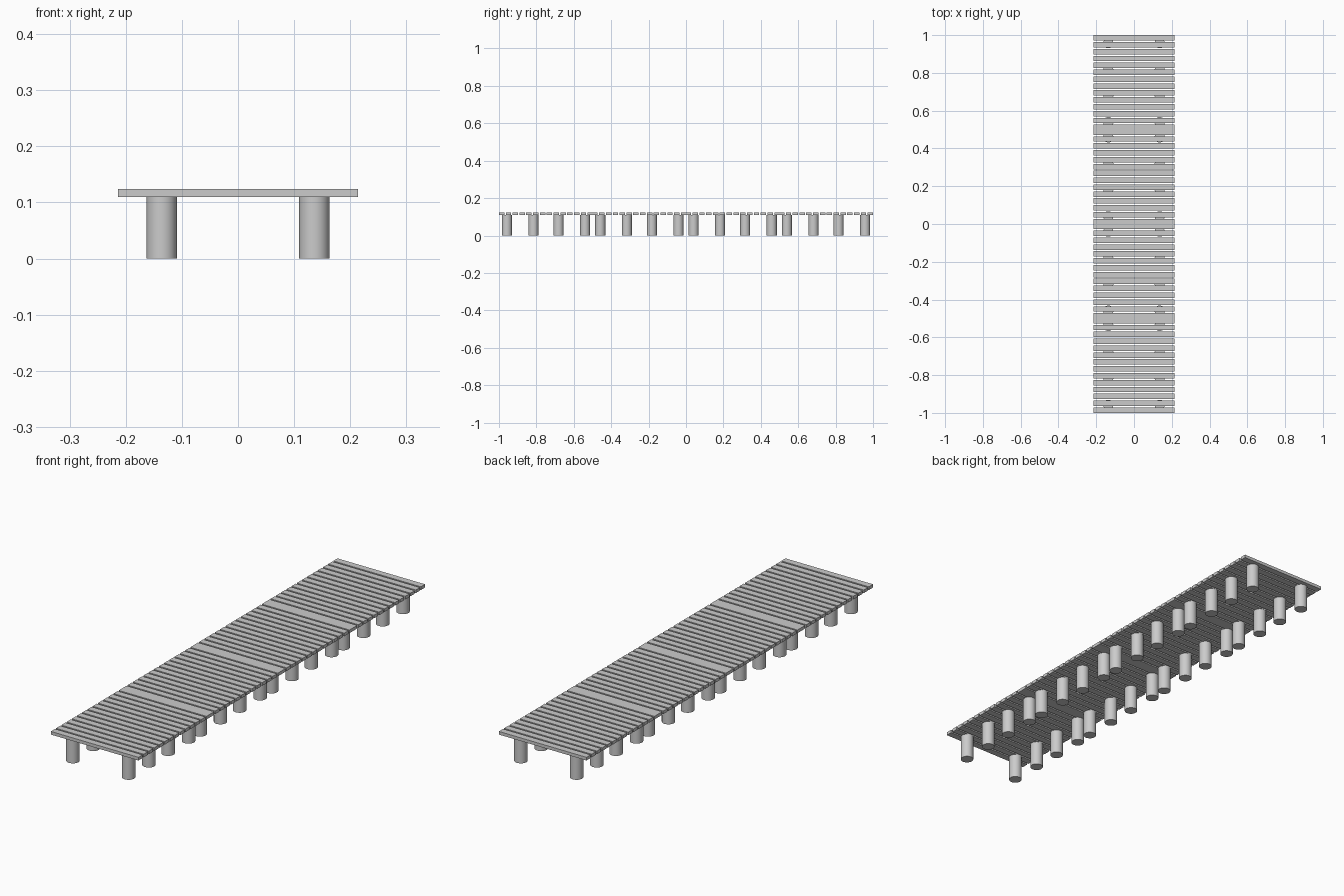
import bpy

if "Cube" in bpy.data.objects:
    bpy.data.objects.remove(bpy.data.objects["Cube"])

# Jetty made of four identical sections
SECTIONS, SPACING, LENGTH = 4, 0.499, 0.503
PLANKS, GAP = 14, 0.0075
HALF_W, Z0, Z1 = 0.214, 0.11, 0.124
POST_X, POST_R = 0.136, 0.027
POST_Y = (-0.209, -0.067, 0.067, 0.209)
plank_w = (LENGTH - GAP * (PLANKS - 1)) / PLANKS


def plank(name, y):
    bpy.ops.mesh.primitive_cube_add(size=1, location=(0, y, (Z0 + Z1) / 2))
    ob = bpy.context.object
    ob.name = name
    ob.scale = (2 * HALF_W, plank_w, Z1 - Z0)
    bpy.ops.object.transform_apply(location=False, rotation=False, scale=True)


def post(name, x, y):
    bpy.ops.mesh.primitive_cylinder_add(vertices=32, radius=POST_R, depth=Z0,
                                        location=(x, y, Z0 / 2))
    bpy.context.object.name = name
    bpy.ops.object.shade_smooth_by_angle()


for s in range(SECTIONS):
    centre = (s - (SECTIONS - 1) / 2) * SPACING
    # deck boards
    for i in range(PLANKS):
        y = centre + (i - (PLANKS - 1) / 2) * (plank_w + GAP)
        plank(f"deck_plank_{s + 1}_{i + 1}", y)
    # round support posts, in pairs
    for i, dy in enumerate(POST_Y):
        for side, x in (("left", -POST_X), ("right", POST_X)):
            post(f"{side}_post_{s + 1}_{i + 1}", x, centre + dy)
